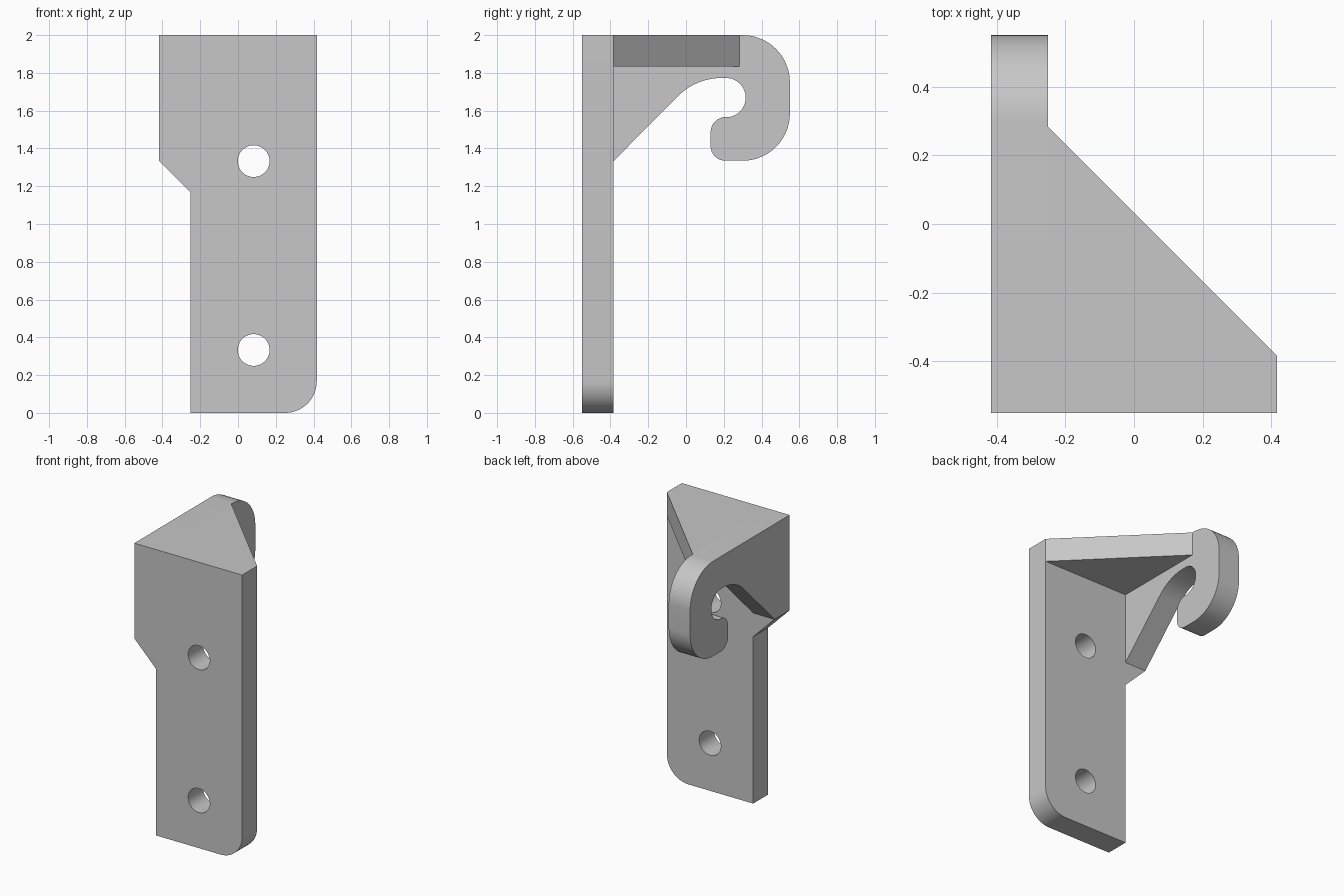
import bpy, bmesh
from math import sin, cos, radians
from mathutils import Vector

cube = bpy.data.objects.get("Cube")
if cube:
    bpy.data.objects.remove(cube, do_unlink=True)

# Single plain grey
grey = bpy.data.materials.new("light grey")
grey.use_nodes = True
colour = (0.57, 0.57, 0.57, 1)
grey.diffuse_color = colour
grey.node_tree.nodes["Principled BSDF"].inputs["Base Color"].default_value = colour

# Main dimensions
HALF_W, HALF_D, THICK, TOP = 0.417, 0.55, 0.166, 2.0
BACK = -HALF_D + THICK       # rear face of the plate
INNER = -HALF_W + THICK      # inner face of the hook


def arc(cx, cy, r, start, end, steps=14):
    """Points along a circular arc, angles in degrees."""
    angles = [radians(start + (end - start) * i / steps) for i in range(steps + 1)]
    return [(cx + r * cos(a), cy + r * sin(a)) for a in angles]


def prism(name, profile, axis, low, high):
    """Extrude a flat profile along the x, y or z axis."""
    place = {"x": lambda p: (low, p[0], p[1]),
             "y": lambda p: (p[0], low, p[1]),
             "z": lambda p: (p[0], p[1], low)}[axis]
    bm = bmesh.new()
    face = bm.faces.new([bm.verts.new(place(p)) for p in profile])
    extruded = bmesh.ops.extrude_face_region(bm, geom=[face])["geom"]
    shift = Vector([(high - low) * (axis == a) for a in "xyz"])
    bmesh.ops.translate(bm, vec=shift,
                        verts=[v for v in extruded if isinstance(v, bmesh.types.BMVert)])
    bmesh.ops.recalc_face_normals(bm, faces=bm.faces)
    mesh = bpy.data.meshes.new(name)
    bm.to_mesh(mesh)
    bm.free()
    mesh.materials.append(grey)
    obj = bpy.data.objects.new(name, mesh)
    bpy.context.collection.objects.link(obj)
    return obj


def activate(obj):
    bpy.ops.object.select_all(action="DESELECT")
    obj.select_set(True)
    bpy.context.view_layer.objects.active = obj


# Mounting plate with one rounded corner and a stepped side
plate = prism("mounting_plate",
              [(-HALF_W, TOP), (-HALF_W, 1.333), (INNER, 1.167), (INNER, 0)]
              + arc(HALF_W - 0.167, 0.167, 0.167, -90, 0)
              + [(HALF_W, TOP)],
              "y", -HALF_D, BACK)

# Two screw holes
for z in (0.333, 1.333):
    cutter = prism("hole_cutter", arc(0.083, z, 0.084, 0, 360, 48)[:-1], "y", -0.7, -0.2)
    cutter.hide_render = True
    activate(plate)
    cut = plate.modifiers.new("screw_hole", "BOOLEAN")
    cut.operation, cut.solver, cut.object = "DIFFERENCE", "EXACT", cutter
    bpy.ops.object.modifier_apply(modifier=cut.name)
    bpy.data.objects.remove(cutter, do_unlink=True)

# Hook arm: outer curve, rounded tip, round throat, sloping brace
hook = prism("hook_arm",
             [(BACK, TOP)]
             + arc(0.30, 1.75, 0.25, 90, 0)
             + arc(0.30, 1.585, 0.25, 0, -90)
             + arc(0.208, 1.413, 0.078, -90, -180, 8)
             + arc(0.212, 1.485, 0.082, 180, 90, 8)
             + arc(0.212, 1.669, 0.104, -85, 90, 20)
             + arc(0.187, 1.453, 0.32, 90, 135, 10)
             + [(BACK, 1.333)],
             "x", -HALF_W, INNER)

# Triangular web bracing the hook to the plate
web = prism("corner_web", [(INNER, BACK), (HALF_W, BACK), (INNER, 0.284)],
            "z", TOP - 0.166, TOP)

# Smooth curved sides, keep edges crisp
for part in (plate, hook, web):
    activate(part)
    bpy.ops.object.shade_smooth_by_angle(angle=radians(30))
